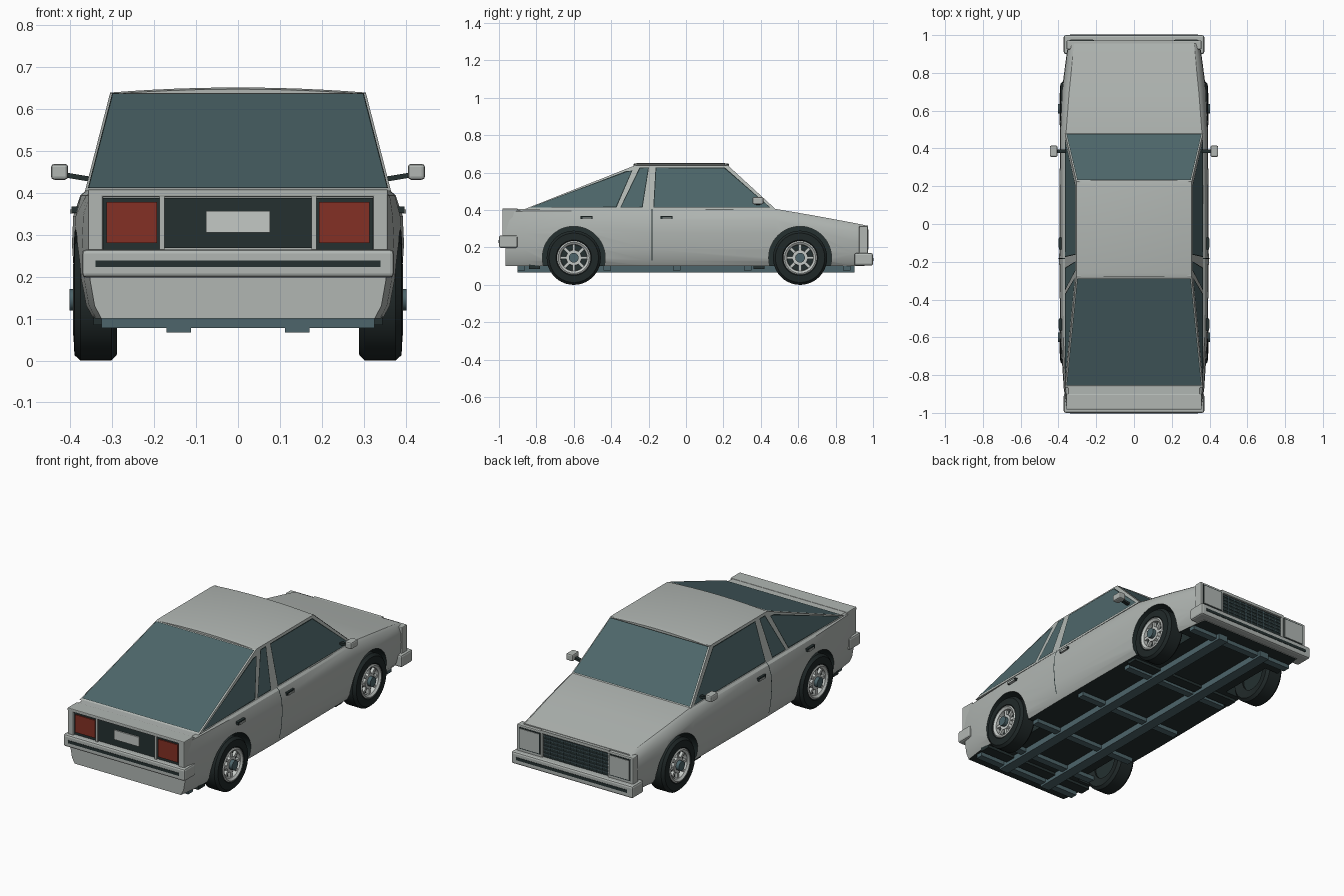
import bpy, bmesh, math
from mathutils import Vector, Matrix

if "Cube" in bpy.data.objects:
    bpy.data.objects.remove(bpy.data.objects["Cube"])


def material(name, r, g, b):
    m = bpy.data.materials.new(name)
    m.diffuse_color = (r, g, b, 1)
    m.use_nodes = True
    m.node_tree.nodes["Principled BSDF"].inputs["Base Color"].default_value = m.diffuse_color
    return m


PAINT = material("silver paint", 0.44, 0.47, 0.45)
GLASS = material("tinted glass", 0.075, 0.135, 0.145)
TRIM = material("dark trim", 0.018, 0.03, 0.03)
RUBBER = material("tyre rubber", 0.014, 0.021, 0.021)
RED = material("red lens", 0.23, 0.03, 0.018)
STEEL = material("frame steel", 0.075, 0.13, 0.145)
BRIGHT = material("bright metal", 0.55, 0.58, 0.56)


def finish(name, bm, mats, smooth=True, bevel=0):
    me = bpy.data.meshes.new(name)
    bm.to_mesh(me)
    bm.free()
    for m in mats:
        me.materials.append(m)
    ob = bpy.data.objects.new(name, me)
    bpy.context.collection.objects.link(ob)
    if bevel:
        mod = ob.modifiers.new("bevel", 'BEVEL')
        mod.width, mod.segments = bevel, 2
    if smooth:
        bpy.ops.object.select_all(action='DESELECT')
        ob.select_set(True)
        bpy.context.view_layer.objects.active = ob
        bpy.ops.object.shade_smooth_by_angle(angle=math.radians(30))
    return ob


def box(name, x, y, z, mat, bevel=0, mirror=False):
    """Box from (min, max) ranges, optionally repeated on the other side."""
    bm = bmesh.new()
    for s in ((1, -1) if mirror else (1,)):
        c = Vector((s * sum(x) / 2, sum(y) / 2, sum(z) / 2))
        size = Vector((x[1] - x[0], y[1] - y[0], z[1] - z[0]))
        bmesh.ops.create_cube(bm, size=1, matrix=Matrix.Translation(c) @ Matrix.Diagonal(size).to_4x4())
    return finish(name, bm, [mat], False, bevel)


def loft(bm, rings, cap=True):
    rows = [[bm.verts.new(p) for p in r] for r in rings]
    n = len(rows[0])
    for a, b in zip(rows, rows[1:]):
        for i in range(n):
            bm.faces.new((a[i], a[(i + 1) % n], b[(i + 1) % n], b[i]))
    if cap:
        bm.faces.new(rows[0])
        bm.faces.new(rows[-1])
    bmesh.ops.recalc_face_normals(bm, faces=bm.faces)


def lathe(name, profile, cy, cz, mat, seg=40):
    """Turn a closed (radius, x) profile about the axle, on both sides."""
    bm = bmesh.new()
    for s in (1, -1):
        rings = []
        for k in range(seg + 1):
            a = 2 * math.pi * k / seg
            rings.append([(s * x, cy + r * math.cos(a), cz + r * math.sin(a)) for r, x in profile])
        loft(bm, rings, False)
    bmesh.ops.remove_doubles(bm, verts=bm.verts, dist=1e-5)
    bmesh.ops.recalc_face_normals(bm, faces=bm.faces)
    return finish(name, bm, [mat])


def window(name, polys, outward, inset):
    """Flat panes with a dark rim, lifted slightly off the cabin."""
    bm = bmesh.new()
    for pts in polys:
        f = bm.faces.new([bm.verts.new(p) for p in pts])
        f.normal_update()
        if f.normal.dot(Vector(outward(f.calc_center_median()))) < 0:
            f.normal_flip()
        for v in f.verts:
            v.co += f.normal * 0.003
        bmesh.ops.inset_individual(bm, faces=[f], thickness=inset)
        f.material_index = 1
    return finish(name, bm, [TRIM, GLASS], False)


# Lower body: lofted sections, then round wheel arches cut out
def section(w, s, t):
    half = [(.91 * w, 0), (.955 * w, .1), (.985 * w, .3), (w, .58), (.992 * w, .8),
            (s + .004, .96), (s - .01, 1)]
    return [(x, .1 + (t - .1) * f) for x, f in half]


stations = [(-.965, .358, .350, .404), (-.87, .372, .358, .406), (-.6, .39, .37, .406),
            (-.2, .396, .372, .406), (.48, .392, .37, .406), (.7, .383, .353, .368),
            (.9, .357, .333, .331), (.955, .348, .328, .32)]
bm = bmesh.new()
rings = []
for y, w, s, t in stations:
    sec = section(w, s, t)
    rings.append([(x, y, z) for x, z in sec] + [(-x, y, z) for x, z in reversed(sec)])
loft(bm, rings)
for f in bm.faces:
    f.material_index = 1 if f.normal.z < -.95 else 0
body = finish("body_shell", bm, [PAINT, TRIM], False)

WHEELS = (("rear", -.6), ("front", .61))
WZ = .145
for label, wy in WHEELS:
    for s in (1, -1):
        bm = bmesh.new()
        bmesh.ops.create_cone(bm, cap_ends=True, segments=48, radius1=.168, radius2=.168, depth=.26,
                              matrix=Matrix.Translation((s * .385, wy, WZ)) @ Matrix.Rotation(math.pi / 2, 4, 'Y'))
        for f in bm.faces:
            f.material_index = 1
        cutter = finish("arch_cutter", bm, [PAINT, TRIM], False)
        cutter.hide_render = True
        mod = body.modifiers.new("arch", 'BOOLEAN')
        mod.operation, mod.object, mod.solver = 'DIFFERENCE', cutter, 'EXACT'
        bpy.context.view_layer.objects.active = body
        bpy.ops.object.modifier_apply(modifier=mod.name)
        bpy.data.objects.remove(cutter)
bpy.ops.object.select_all(action='DESELECT')
body.select_set(True)
bpy.ops.object.shade_smooth_by_angle(angle=math.radians(30))

# Cabin and crowned roof
BZ, TZ = .404, .638


def side_x(z):
    return .365 - (z - BZ) * .06 / (TZ - BZ)


bm = bmesh.new()
loft(bm, [[(.365, -.865, BZ), (.365, .48, BZ), (-.365, .48, BZ), (-.365, -.865, BZ)],
          [(.305, -.275, TZ), (.305, .225, TZ), (-.305, .225, TZ), (-.305, -.275, TZ)]])
finish("cabin", bm, [PAINT], False)
arc = [(.305 * k / 6, .651 - .012 * (k / 6) ** 2) for k in range(-6, 7)]
bm = bmesh.new()
loft(bm, [[(x, y, z - d) for x, z in arc] + [(.305, y, .632), (-.305, y, .632)]
          for y, d in ((-.28, .004), (-.26, 0), (.205, 0), (.23, .004))])
finish("roof", bm, [PAINT])

# Windows
side = [[(.452, .412), (.207, .628), (-.163, .628), (-.175, .412)],
        [(-.232, .412), (-.198, .628), (-.248, .628), (-.352, .412)],
        [(-.372, .412), (-.287, .61), (-.32, .608), (-.835, .412)]]
window("side_windows", [[(s * side_x(z), y, z) for y, z in p] for p in side for s in (1, -1)],
       lambda c: (c.x, 0, 0), .007)
for name, yb, yt in (("rear_window", -.865, -.275), ("windscreen", .48, .225)):
    lo, hi = .02, .98
    pts = []
    for sx, f in ((1, lo), (-1, lo), (-1, hi), (1, hi)):
        z = BZ + (TZ - BZ) * f
        pts.append((sx * (side_x(z) - .006), yb + (yt - yb) * f, z))
    window(name, [pts], lambda c: (0, c.y, .3), .004)

# Door seams and handles
bm = bmesh.new()
for s in (1, -1):
    sec = section(.3985, .3745, .407)[1:]
    pairs = [[bm.verts.new((s * x, y, z)) for y in (-.184, -.179)] for x, z in sec]
    for a, b in zip(pairs, pairs[1:]):
        bm.faces.new((a[0], a[1], b[1], b[0]) if s > 0 else (b[0], b[1], a[1], a[0]))
bmesh.ops.recalc_face_normals(bm, faces=bm.faces)
finish("door_seams", bm, [TRIM], False)
for y in (-.532, -.103):
    box("door_handle", (.375, .397), (y - .032, y + .032), (.352, .367), TRIM, mirror=True)
    box("handle_grip", (.38, .401), (y - .022, y + .026), (.351, .36), PAINT, mirror=True)

# Wheels
for label, wy in WHEELS:
    lathe(label + "_tyres", [(.08, .30), (.13, .288), (.145, .302), (.145, .376), (.132, .39),
                             (.095, .392), (.085, .38)], wy, WZ, RUBBER)
    lathe(label + "_rims", [(.084, .36), (.09, .39), (.083, .394), (.071, .385), (.069, .35)], wy, WZ, BRIGHT)
    lathe(label + "_wheel_discs", [(0, .31), (.083, .31), (.083, .362), (0, .362)], wy, WZ, TRIM)
    lathe(label + "_hub_rings", [(.0, .35), (.043, .35), (.041, .382), (0, .382)], wy, WZ, BRIGHT, 24)
    lathe(label + "_hubs", [(0, .35), (.026, .35), (.026, .402), (0, .402)], wy, WZ, STEEL, 20)
    bm = bmesh.new()
    for s in (1, -1):
        for k in range(8):
            m = (Matrix.Translation((s * .372, wy, WZ)) @ Matrix.Rotation(k * math.pi / 4, 4, 'X')
                 @ Matrix.Translation((0, 0, .055)) @ Matrix.Diagonal((.016, .015, .04, 1)))
            bmesh.ops.create_cube(bm, size=1, matrix=m)
    finish(label + "_spokes", bm, [BRIGHT], False)

# Bumpers with dark rub strips
box("rear_bumper", (-.372, .372), (-1.0, -.9), (.198, .265), PAINT, .01)
box("rear_rub_strip", (-.34, .34), (-1.0, -.97), (.223, .239), TRIM).location.y = -.002
box("front_bumper", (-.372, .372), (.9, 1.0), (.103, .17), PAINT, .01)
box("front_rub_strip", (-.34, .34), (.97, 1.0), (.129, .145), TRIM).location.y = .002

# Tail panel, lamps and number plate
box("tail_lip", (-.358, .358), (-.982, -.9), (.39, .408), PAINT, .004)
box("tail_corners", (.322, .358), (-.982, -.88), (.255, .4), PAINT, .005, True)
box("tail_dividers", (.175, .187), (-.98, -.96), (.26, .395), PAINT, 0, True)
box("tail_panel", (-.175, .175), (-.97, -.96), (.268, .388), TRIM)
box("number_plate", (-.076, .076), (-.977, -.968), (.305, .357), BRIGHT)
box("lamp_surrounds", (.187, .322), (-.97, -.96), (.265, .388), TRIM, 0, True)
box("tail_lamps", (.193, .314), (-.976, -.965), (.28, .378), RED, 0, True)

# Nose: headlamp pods and barred grille
box("headlamp_pods", (.2, .357), (.925, .972), (.165, .314), PAINT, .005, True)
box("headlamp_rims", (.212, .341), (.965, .974), (.183, .302), TRIM, 0, True)
box("headlamps", (.218, .335), (.968, .977), (.189, .296), PAINT, 0, True)
box("nose_lip", (-.21, .21), (.93, .972), (.302, .318), PAINT)
box("grille_back", (-.2, .2), (.94, .961), (.17, .302), TRIM)
for k in range(6):
    z = .187 + k * .02
    box("grille_bar", (-.197, .197), (.955, .966), (z, z + .004), STEEL)
for k in range(9):
    x = -.16 + k * .04
    box("grille_upright", (x - .002, x + .002), (.955, .965), (.172, .3), STEEL)

# Mirrors
box("mirror_housings", (.405, .446), (.355, .415), (.431, .469), PAINT, .008, True)
bm = bmesh.new()
for s in (1, -1):
    loft(bm, [[(s * x, y, z + d) for y, d in ((.375, -.006), (.395, -.006), (.395, .006), (.375, .006))]
              for x, z in ((.35, .432), (.41, .442))])
finish("mirror_arms", bm, [TRIM], False)

# Ladder frame underneath
box("frame_rails", (.112, .17), (-.9, .9), (.067, .102), STEEL, 0, True)
for y in (-.88, -.7, -.42, -.05, .33, .86):
    box("cross_member", (-.325, .325), (y - .02, y + .02), (.078, .102), STEEL)
for y in (-.81, .39):
    box("outrigger", (-.345, .345), (y - .03, y + .03), (.085, .112), TRIM)
